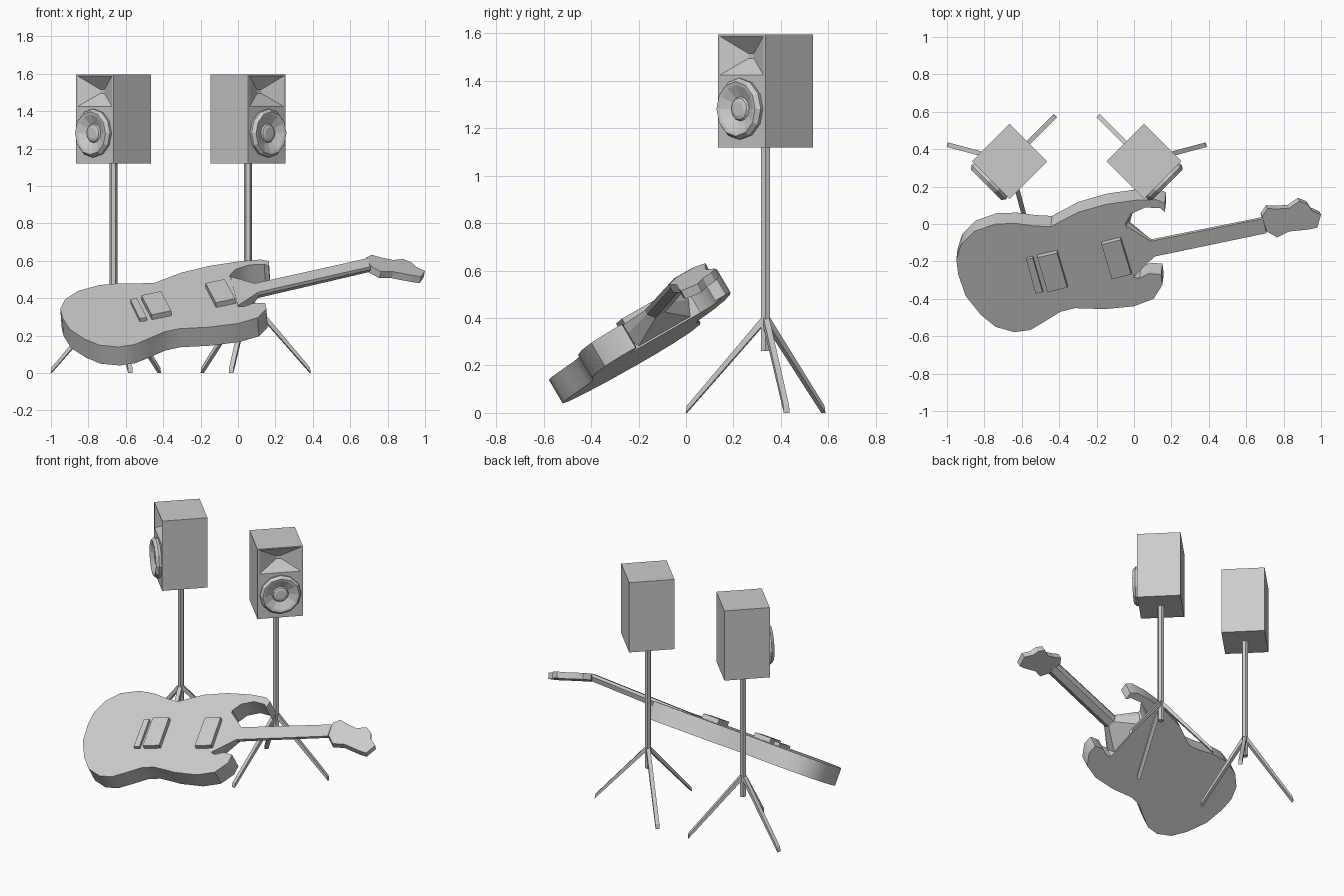
import bpy, bmesh
from math import sin, cos, pi, radians
from mathutils import Vector

if "Cube" in bpy.data.objects:
    bpy.data.objects.remove(bpy.data.objects["Cube"])


def loft(name, rings, smooth=False):
    """Skin a list of equal-sized point rings and cap both ends."""
    bm = bmesh.new()
    loops = [[bm.verts.new(p) for p in r] for r in rings]
    n = len(loops[0])
    for a, b in zip(loops, loops[1:]):
        for i in range(n):
            j = (i + 1) % n
            bm.faces.new((a[i], a[j], b[j], b[i]))
    bm.faces.new(loops[0])
    bm.faces.new(loops[-1])
    bmesh.ops.recalc_face_normals(bm, faces=bm.faces)
    me = bpy.data.meshes.new(name)
    bm.to_mesh(me)
    bm.free()
    ob = bpy.data.objects.new(name, me)
    bpy.context.collection.objects.link(ob)
    if smooth:
        bpy.ops.object.select_all(action='DESELECT')
        ob.select_set(True)
        bpy.context.view_layer.objects.active = ob
        bpy.ops.object.shade_smooth_by_angle(angle=radians(35))
    return ob


def tilted(a, b, c):
    """Return a mapper from plan position and height to a sloping plane."""
    normal = Vector((-b, -c, 1)).normalized()
    return lambda x, y, h=0: Vector((x, y, a + b * x + c * y)) + normal * h


def slab(name, plane, outline, low, high, smooth=False):
    return loft(name, [[plane(x, y, h) for x, y in outline] for h in (low, high)], smooth)


# Guitar body
deck = tilted(0.522, 0.07, 0.585)
body = [(-.95, -.19), (-.925, -.11), (-.855, -.04), (-.74, 0), (-.63, .003), (-.535, -.01),
        (-.445, -.015), (-.38, .02), (-.30, .062), (-.15, .105), (.01, .127), (.12, .13),
        (.165, .11), (.165, .065), (.14, .085), (.06, .088), (-.015, .055), (-.045, .004),
        (-.035, -.04), (0, -.285), (.03, -.29), (.08, -.265), (.145, -.27), (.152, -.325),
        (.105, -.40), (0, -.44), (-.155, -.455), (-.315, -.45), (-.395, -.47), (-.475, -.52),
        (-.555, -.567), (-.64, -.578), (-.74, -.55), (-.82, -.485), (-.90, -.385), (-.94, -.27)]
slab("guitar_body", deck, body, -.115, 0, True)

# Pickups and bridge
slab("bridge", deck, [(-.575, -.18), (-.54, -.172), (-.487, -.355), (-.525, -.362)], -.005, .02)
slab("bridge_pickup", deck, [(-.515, -.165), (-.41, -.14), (-.355, -.325), (-.46, -.35)], -.005, .03)
slab("neck_pickup", deck, [(-.172, -.095), (-.07, -.07), (-.013, -.255), (-.117, -.28)], -.005, .03)


# Flared heel running into the neck
def neck_ring(p, q, h, depth, taper):
    p, q = Vector(p), Vector(q)
    a, b = p.lerp(q, taper), q.lerp(p, taper)
    return [deck(*p, h), deck(*q, h), deck(*q, h - depth * .4),
            deck(*b, h - depth), deck(*a, h - depth), deck(*p, h - depth * .4)]


loft("neck", [neck_ring((-.04, -.01), (0, -.28), .003, .11, .1),
              neck_ring((.09, -.09), (.11, -.172), .004, .05, .25),
              neck_ring((.69, .04), (.71, -.038), .022, .045, .25)])

# Headstock, leaning back from the neck
head_plane = tilted(0.765, -.245, .5)
head = [(.685, .04), (.715, .083), (.76, .08), (.83, .085), (.885, .122), (.93, .105),
        (.95, .072), (1, .05), (.98, -.02), (.93, -.03), (.83, -.04), (.765, -.072), (.71, -.04)]
slab("headstock", head_plane, head, -.04, 0)

# Two mirrored loudspeakers on tripods
MID, OFF, Y = -.306, .359, .335
for side, tag in ((-1, "left"), (1, "right")):
    centre = Vector((MID + side * OFF, Y, 0))
    out = Vector((side, -1, 0)).normalized()
    across = Vector((1, side, 0)).normalized()

    def at(u, z, d, centre=centre, out=out, across=across):
        return centre + across * u + out * d + Vector((0, 0, z))

    def rect(w, z0, z1, d):
        return [at(-w, z0, d), at(w, z0, d), at(w, z1, d), at(-w, z1, d)]

    # Cabinet with the horn recessed into its front
    loft(tag + "_cabinet", [rect(.142, 1.12, 1.595, -.142), rect(.142, 1.12, 1.595, .142),
                            rect(.13, 1.425, 1.588, .142), rect(.015, 1.495, 1.515, .085)])

    # Woofer rim, cone and dust cap
    profile = [(.127, .14), (.13, .158), (.115, .177), (.1, .174), (.052, .15), (.046, .158), (.03, .163)]
    loft(tag + "_woofer", [[at(r * cos(i * pi / 6), 1.282 + r * sin(i * pi / 6), d)
                            for i in range(12)] for r, d in profile])

    # Pole
    loft(tag + "_pole", [[centre + Vector((.021 * cos(i * pi / 3), .021 * sin(i * pi / 3), z))
                          for i in range(6)] for z in (.26, 1.125)])

    # Tripod legs
    for k, deg in enumerate((45, 165, 285)):
        ang = radians(deg)
        r = Vector((-side * cos(ang), sin(ang), 0))
        r = Vector((cos(ang) * -side, sin(ang), 0))
        t = Vector((-r.y, r.x, 0)) * .0125
        rings = []
        for dist, z in ((.345, 0), (.34, .03), (.012, .405), (0, .38)):
            p = centre + r * dist + Vector((0, 0, z))
            rings.append((p - t, p + t))
        foot, foot_top, hub_top, hub = rings
        loft(f"{tag}_leg_{k + 1}", [[foot[0], foot[1], foot_top[1], foot_top[0]],
                                    [hub[0], hub[1], hub_top[1], hub_top[0]]])
